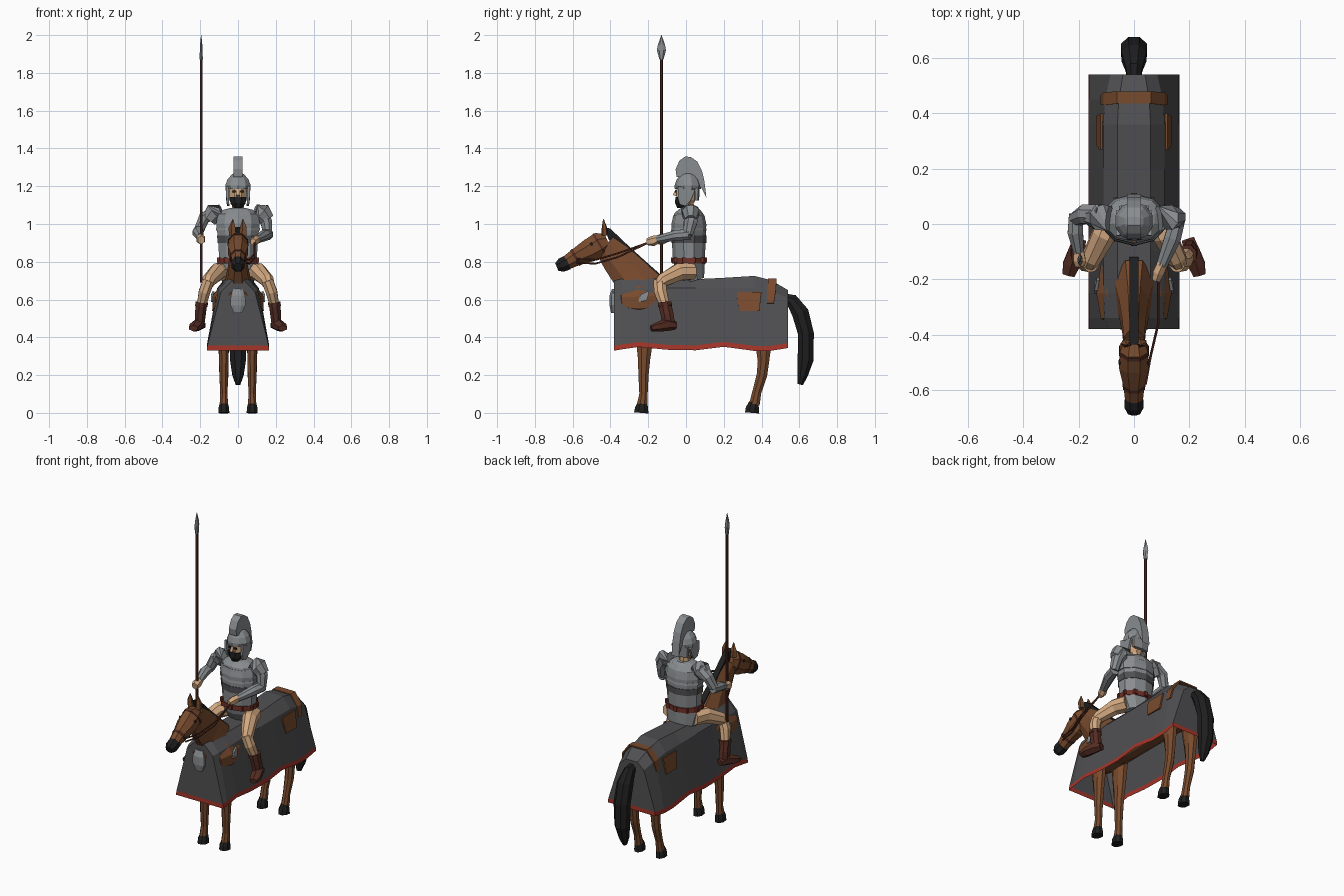
import bpy, bmesh, math
from mathutils import Vector


def material(name, rgb):
    m = bpy.data.materials.new(name)
    m.diffuse_color = (*rgb, 1)
    return m


BROWN = material("chestnut_coat", (0.19, 0.07, 0.027))
CLOTH = material("dark_grey_cloth", (0.08, 0.08, 0.085))
STEEL = material("steel", (0.25, 0.265, 0.275))
RED = material("red_trim", (0.38, 0.035, 0.022))
SKIN = material("skin", (0.66, 0.40, 0.22))
LEATHER = material("dark_leather", (0.09, 0.026, 0.017))
BELT = material("belt_leather", (0.16, 0.03, 0.02))
BLACK = material("black_hair", (0.013, 0.013, 0.013))
CREAM = material("cream_blaze", (0.6, 0.55, 0.48))


def finish(name, bm, *mats):
    bmesh.ops.recalc_face_normals(bm, faces=bm.faces)
    me = bpy.data.meshes.new(name)
    bm.to_mesh(me)
    bm.free()
    for m in mats:
        me.materials.append(m)
    ob = bpy.data.objects.new(name, me)
    bpy.context.collection.objects.link(ob)
    return ob


def bridge(bm, rings, closed=True):
    faces = []
    n = len(rings[0])
    for a, b in zip(rings, rings[1:]):
        for i in range(n if closed else n - 1):
            j = (i + 1) % n
            faces.append(bm.faces.new((a[i], a[j], b[j], b[i])))
    return faces


def tube(name, pts, mat, n=8, flip=1):
    """Faceted tube through (x, y, z, side radius, other radius)."""
    bm, rings = bmesh.new(), []
    c = [Vector((p[0] * flip, p[1], p[2])) for p in pts]
    k = 1 / math.cos(math.pi / n)
    for i, p in enumerate(pts):
        t = (c[min(i + 1, len(c) - 1)] - c[max(i - 1, 0)]).normalized()
        ref = Vector((1, 0, 0)) if abs(t.x) < 0.9 else Vector((0, 1, 0))
        s = (ref - t * ref.dot(t)).normalized()
        u = t.cross(s)
        ang = [2 * math.pi * (j + 0.5) / n for j in range(n)]
        rings.append([bm.verts.new(c[i] + s * (p[3] * k * math.cos(a)) + u * (p[4] * k * math.sin(a)))
                      for a in ang])
    bridge(bm, rings)
    bm.faces.new(rings[0])
    bm.faces.new(rings[-1])
    return finish(name, bm, mat)


def pair(name, pts, mat, n=8):
    for side, f in (("left", 1), ("right", -1)):
        tube(f"{side}_{name}", pts, mat, n, f)


def slab(name, outline, half, mat):
    """Side outline (y, z) extruded across x."""
    bm = bmesh.new()
    rings = [[bm.verts.new((x, y, z)) for y, z in outline] for x in (-half, half)]
    bridge(bm, rings)
    for r in rings:
        bm.faces.new(r)
    return finish(name, bm, mat)


# Horse body, neck, head
tube("horse_body", [(0, -.375, .58, .06, .07), (0, -.34, .585, .12, .10), (0, -.25, .585, .136, .115),
                    (0, -.16, .59, .122, .115), (0, -.05, .58, .10, .12), (0, .25, .58, .10, .12),
                    (0, .36, .585, .115, .125), (0, .45, .57, .11, .115), (0, .525, .56, .06, .07)], BROWN, 12)
tube("horse_neck", [(0, -.43, .89, .038, .06), (0, -.37, .82, .042, .083), (0, -.30, .74, .055, .098),
                    (0, -.24, .65, .075, .13)], BROWN)
tube("horse_head", [(0, -.415, .91, .035, .04), (0, -.45, .895, .05, .065), (0, -.51, .86, .054, .062),
                    (0, -.58, .825, .038, .046), (0, -.64, .79, .031, .036)], BROWN)
tube("muzzle", [(0, -.625, .797, .033, .039), (0, -.66, .782, .034, .037), (0, -.684, .772, .022, .022)], BLACK)
tube("blaze", [(0, -.485, .938, .014, .004), (0, -.52, .921, .017, .004), (0, -.585, .87, .016, .004),
               (0, -.645, .823, .013, .004)], CREAM, 4)
pair("horse_ear", [(.027, -.43, .94, .017, .014), (.03, -.432, .98, .016, .012), (.026, -.437, 1.025, .002, .002)],
     BROWN, 5)
pair("horse_eye", [(.047, -.50, .893, .008, .008), (.056, -.50, .893, .008, .008)], BLACK, 6)
slab("mane", [(-.435, .985), (-.40, .975), (-.30, .88), (-.20, .79), (-.12, .72), (-.18, .71), (-.30, .81),
              (-.41, .92)], .017, BLACK)
tube("tail", [(0, .50, .61, .02, .025), (0, .56, .595, .03, .035), (0, .605, .53, .045, .045),
              (0, .635, .42, .047, .042), (0, .633, .28, .042, .042), (0, .617, .20, .03, .028),
              (0, .605, .15, .012, .014)], BLACK)

# Horse legs and hooves
pair("horse_foreleg", [(.08, -.22, .56, .035, .06), (.076, -.22, .36, .027, .042), (.075, -.222, .28, .025, .032),
                       (.075, -.225, .20, .023, .027), (.075, -.225, .10, .019, .022), (.075, -.232, .045, .022, .028)],
     BROWN)
pair("horse_hindleg", [(.08, .40, .56, .04, .07), (.076, .41, .36, .028, .042), (.075, .41, .27, .025, .03),
                       (.075, .402, .20, .024, .028), (.075, .375, .11, .019, .024), (.075, .362, .045, .022, .028)],
     BROWN)
for name, y in (("fore_hoof", -.237), ("hind_hoof", .35)):
    pair(name, [(.075, y, 0, .029, .038), (.075, y + .002, .025, .028, .035), (.075, y + .008, .055, .02, .025)], BLACK)

# Draped horse cloth: half profile mirrored, with a wavy red hem
bm, rings = bmesh.new(), []
stations = [(-.38, .03, .70, .09, .64), (-.34, .05, .71, .105, .65), (-.25, .06, .712, .11, .655),
            (-.10, .06, .71, .11, .66), (.05, .06, .708, .11, .66), (.20, .06, .715, .11, .66),
            (.36, .06, .725, .11, .66), (.45, .055, .703, .105, .645), (.54, .04, .65, .085, .61)]
for y, tx, tz, sx, sz in stations:
    zb = .338 + .012 * math.sin((y + .33) * 15)
    half = [(.165, zb), (.162, zb + .026), (sx, sz), (tx, tz)]
    prof = half + [(-x, z) for x, z in reversed(half)]
    rings.append([bm.verts.new((x, y, z)) for x, z in prof])
for i, f in enumerate(bridge(bm, rings, closed=False)):
    f.material_index = 1 if i % 7 in (0, 6) else 0
for r in (rings[0], rings[-1]):
    bm.faces.new((r[0], r[1], r[6], r[7])).material_index = 1
    bm.faces.new(r[1:7])
finish("horse_cloth", bm, CLOTH, RED)


# Leather-brown hind patches lying just over the cloth
def patch(name, rows, flip):
    bm = bmesh.new()
    rr = [[bm.verts.new((x * flip, y, z)) for y in ys] for x, z, ys in rows]
    bridge(bm, rr, closed=False)
    ob = finish(name, bm, BROWN)
    mod = ob.modifiers.new("thickness", "SOLIDIFY")
    mod.thickness, mod.offset = .009, 0


for f in (1, -1):
    patch("hind_patch", [(.133, .54, (.285, .39)), (.122, .61, (.27, .395)), (.117, .64, (.27, .40))], f)
    patch("rump_strap", [(.117, .58, (.43, .465)), (.107, .645, (.43, .475)), (.06, .707, (.435, .48)),
                         (0, .707, (.435, .48))], f)
    tube("shoulder_fitting", [(.137, -.25, .59, .005, .004), (.137, -.225, .61, .006, .022),
                              (.13, -.20, .64, .005, .006)], STEEL, 4, f)
tube("chest_plate", [(0, -.385, .53, .022, .012), (0, -.387, .57, .04, .018), (0, -.387, .62, .038, .018),
                     (0, -.38, .655, .024, .012)], STEEL)

# Bridle and reins
tube("noseband", [(0, -.578, .826, .041, .049), (0, -.59, .819, .039, .047)], LEATHER)
tube("brow_band", [(0, -.452, .894, .053, .067), (0, -.462, .888, .054, .067)], LEATHER)
for name, dz in (("upper_rein", 0), ("lower_rein", -.02)):
    tube(name, [(.042, -.58, .815 + dz, .004, .004), (.06, -.48, .81 + dz, .004, .004),
                (.088, -.36, .845 + dz, .004, .004), (.088, -.19, .905, .004, .004)], LEATHER, 5)

# Rider torso, belt, collar
tube("cuirass", [(0, .045, .70, .085, .05), (0, .022, .78, .104, .077), (0, .015, .81, .099, .08),
                 (0, .015, .92, .106, .086), (0, .015, 1.0, .115, .088), (0, .018, 1.05, .108, .076),
                 (0, .02, 1.075, .075, .055), (0, .02, 1.085, .04, .04)], STEEL, 10)
tube("belt", [(0, .016, .79, .107, .085), (0, .016, .82, .105, .086)], BELT, 10)
tube("chest_band", [(0, .015, .90, .108, .088), (0, .015, .94, .111, .09)], CLOTH, 10)
for i, z in enumerate((.965, 1.0, 1.03)):
    tube("armour_lame", [(0, .015, z, .117 - .003 * i, .09 - .004 * i),
                         (0, .015, z + .014, .115 - .004 * i, .087 - .004 * i)], STEEL, 10)
for i in range(10):
    a = math.pi * (2 * i + 1) / 10
    x, y = .106 * math.cos(a), .016 + .088 * math.sin(a)
    tube("belt_stud", [(x, y, .795, .011, .008), (x, y, .822, .011, .008)], BELT, 4)

# Rider head and helmet
tube("neck", [(0, .012, 1.05, .031, .031), (0, .01, 1.13, .03, .03)], SKIN)
tube("face", [(0, -.005, 1.095, .028, .035), (0, 0, 1.13, .044, .05), (0, .004, 1.20, .048, .055)], SKIN)
tube("nose", [(0, -.05, 1.18, .006, .006), (0, -.06, 1.15, .01, .01)], SKIN, 4)
tube("beard", [(0, -.025, 1.085, .022, .022), (0, -.024, 1.11, .04, .034), (0, -.022, 1.142, .045, .034)], BLACK)
pair("eye", [(.019, -.054, 1.168, .009, .004), (.019, -.054, 1.178, .009, .004)], BLACK, 4)
tube("helmet_dome", [(0, .01, 1.185, .066, .066), (0, .01, 1.205, .067, .067), (0, .01, 1.235, .056, .057),
                     (0, .01, 1.262, .034, .036), (0, .01, 1.275, .012, .014)], STEEL, 10)
pair("cheek_guard", [(.052, -.018, 1.10, .006, .016), (.055, -.01, 1.13, .007, .034), (.058, .004, 1.19, .007, .046)],
     STEEL, 4)
tube("neck_guard", [(0, .055, 1.125, .05, .012), (0, .057, 1.19, .055, .014)], STEEL, 6)
slab("helmet_crest", [(-.05, 1.25), (-.055, 1.29), (-.035, 1.335), (-.005, 1.357), (.025, 1.355), (.06, 1.33),
                      (.085, 1.28), (.097, 1.23), (.108, 1.14), (.085, 1.185), (.065, 1.21), (.01, 1.25)], .025, STEEL)

# Arms
pair("shoulder_plate", [(.09, .02, 1.075, .045, .03), (.125, .025, 1.06, .052, .045), (.155, .025, 1.02, .04, .03)],
     STEEL)
tube("left_upper_arm", [(.125, .03, 1.07, .033, .04), (.15, .025, 1.01, .03, .035), (.158, .01, .945, .024, .026)], STEEL)
tube("left_forearm", [(.16, .02, .945, .026, .028), (.14, -.05, .94, .03, .028), (.10, -.15, .918, .02, .02)], STEEL)
tube("left_hand", [(.103, -.14, .922, .018, .018), (.088, -.175, .91, .02, .024), (.08, -.205, .905, .014, .016)], SKIN, 6)
tube("right_upper_arm", [(-.12, .035, 1.065, .035, .035), (-.18, .035, 1.03, .03, .034), (-.208, .02, .965, .026, .026)],
     STEEL)
tube("right_forearm", [(-.21, .035, .965, .025, .027), (-.212, -.03, .955, .028, .028), (-.20, -.10, .93, .019, .02)],
     STEEL)
tube("right_hand", [(-.20, -.09, .93, .017, .018), (-.197, -.13, .92, .022, .026), (-.195, -.15, .915, .018, .02)],
     SKIN, 6)

# Legs and boots
pair("thigh", [(.075, .035, .75, .05, .045), (.11, -.04, .745, .042, .045), (.155, -.125, .70, .034, .036),
               (.165, -.145, .675, .028, .03)], SKIN)
pair("shin", [(.155, -.14, .70, .03, .033), (.178, -.135, .64, .03, .034), (.195, -.11, .56, .024, .026)], SKIN)
pair("boot_shaft", [(.193, -.112, .575, .029, .034), (.20, -.10, .52, .029, .034), (.204, -.09, .455, .024, .034)],
     LEATHER)
pair("boot_cuff", [(.192, -.113, .585, .033, .037), (.194, -.111, .565, .033, .037)], LEATHER)
pair("boot_foot", [(.195, -.055, .463, .023, .02), (.21, -.10, .468, .028, .03), (.228, -.15, .455, .03, .022),
                   (.237, -.185, .448, .022, .014)], LEATHER, 6)

# Spear
tube("spear_shaft", [(-.195, -.13, .69, .007, .007), (-.195, -.13, 1.89, .007, .007)], LEATHER, 6)
tube("spear_blade", [(-.195, -.13, 1.87, .009, .009), (-.195, -.13, 1.92, .007, .021), (-.195, -.13, 1.95, .006, .016),
                     (-.195, -.13, 2.0, .001, .001)], STEEL, 6)
